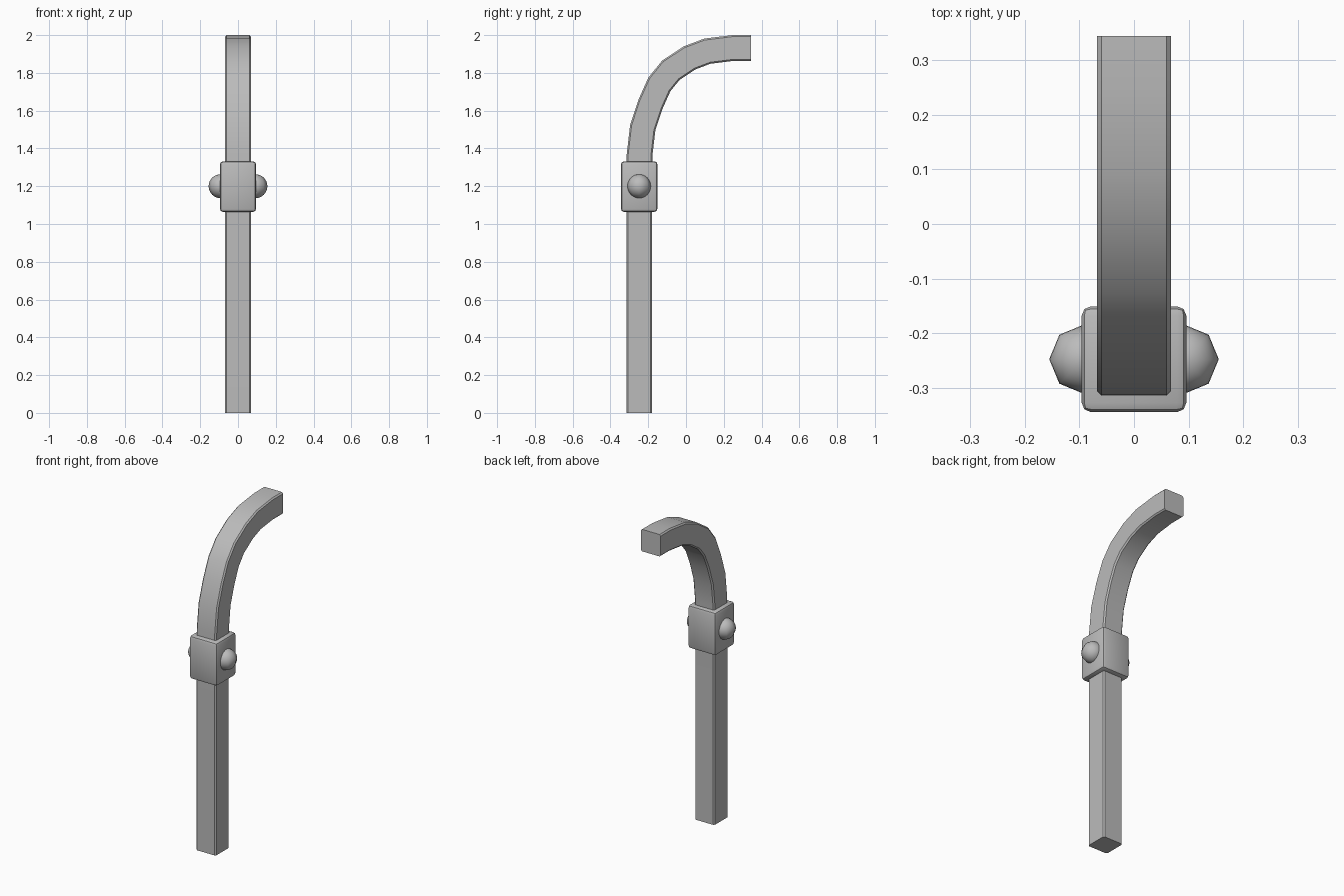
import bpy, bmesh
from mathutils import Vector, Matrix

cube = bpy.data.objects.get("Cube")
if cube:
    bpy.data.objects.remove(cube, do_unlink=True)

grey = bpy.data.materials.new("grey_metal")
grey.use_nodes = True
grey.diffuse_color = (0.5, 0.5, 0.5, 1)
grey.node_tree.nodes["Principled BSDF"].inputs["Base Color"].default_value = (0.5, 0.5, 0.5, 1)

AXIS_Y = -0.248


def finish(name, bm, angle):
    """Turn a bmesh into a shaded, coloured object."""
    bmesh.ops.recalc_face_normals(bm, faces=bm.faces)
    mesh = bpy.data.meshes.new(name)
    bm.to_mesh(mesh)
    bm.free()
    mesh.materials.append(grey)
    obj = bpy.data.objects.new(name, mesh)
    bpy.context.collection.objects.link(obj)
    bpy.ops.object.select_all(action='DESELECT')
    obj.select_set(True)
    bpy.context.view_layer.objects.active = obj
    bpy.ops.object.shade_smooth_by_angle(angle=angle)
    return obj


# Post with curved top: chamfered square swept along a path in the yz plane
path = [Vector((0, y, z)) for y, z in (
    (AXIS_Y, 0), (AXIS_Y, 1.2), (-0.246, 1.365), (-0.229, 1.51), (-0.188, 1.634),
    (-0.141, 1.739), (-0.08, 1.814), (0.018, 1.879), (0.113, 1.915),
    (0.25, 1.932), (0.345, 1.932))]
half, flat = 0.068, 0.060
profile = [(half, -flat), (half, flat), (flat, half), (-flat, half),
           (-half, flat), (-half, -flat), (-flat, -half), (flat, -half)]
bm = bmesh.new()
rings = []
for i, p in enumerate(path):
    before = (p - path[i - 1]).normalized() if i else Vector((0, 0, 1))
    after = (path[i + 1] - p).normalized() if i + 1 < len(path) else Vector((0, 1, 0))
    tangent = (before + after).normalized()
    side = Vector((0, tangent.z, -tangent.y)) / max(tangent.dot(before), 0.9)
    rings.append([bm.verts.new(p + Vector((u, 0, 0)) + side * v) for u, v in profile])
for a, b in zip(rings, rings[1:]):
    for k in range(8):
        n = (k + 1) % 8
        bm.faces.new((a[k], a[n], b[n], b[k]))
bm.faces.new(rings[0])
bm.faces.new(rings[-1])
finish("curved_post", bm, 0.52)

# Collar block with rounded edges
bm = bmesh.new()
bmesh.ops.create_cube(bm, size=1, matrix=Matrix.Translation((0, AXIS_Y, 1.198))
                      @ Matrix.Diagonal((0.192, 0.194, 0.268, 1)))
bmesh.ops.bevel(bm, geom=bm.edges[:], offset=0.017, segments=2, profile=0.5, affect='EDGES')
finish("collar", bm, 0.7)

# Domed bolt on each side of the collar
for name, s in (("left_bolt", 1), ("right_bolt", -1)):
    bm = bmesh.new()
    bmesh.ops.create_uvsphere(bm, u_segments=8, v_segments=16, radius=0.0635,
                              matrix=Matrix.Translation((s * 0.092, AXIS_Y, 1.2)))
    finish(name, bm, 1.2)
